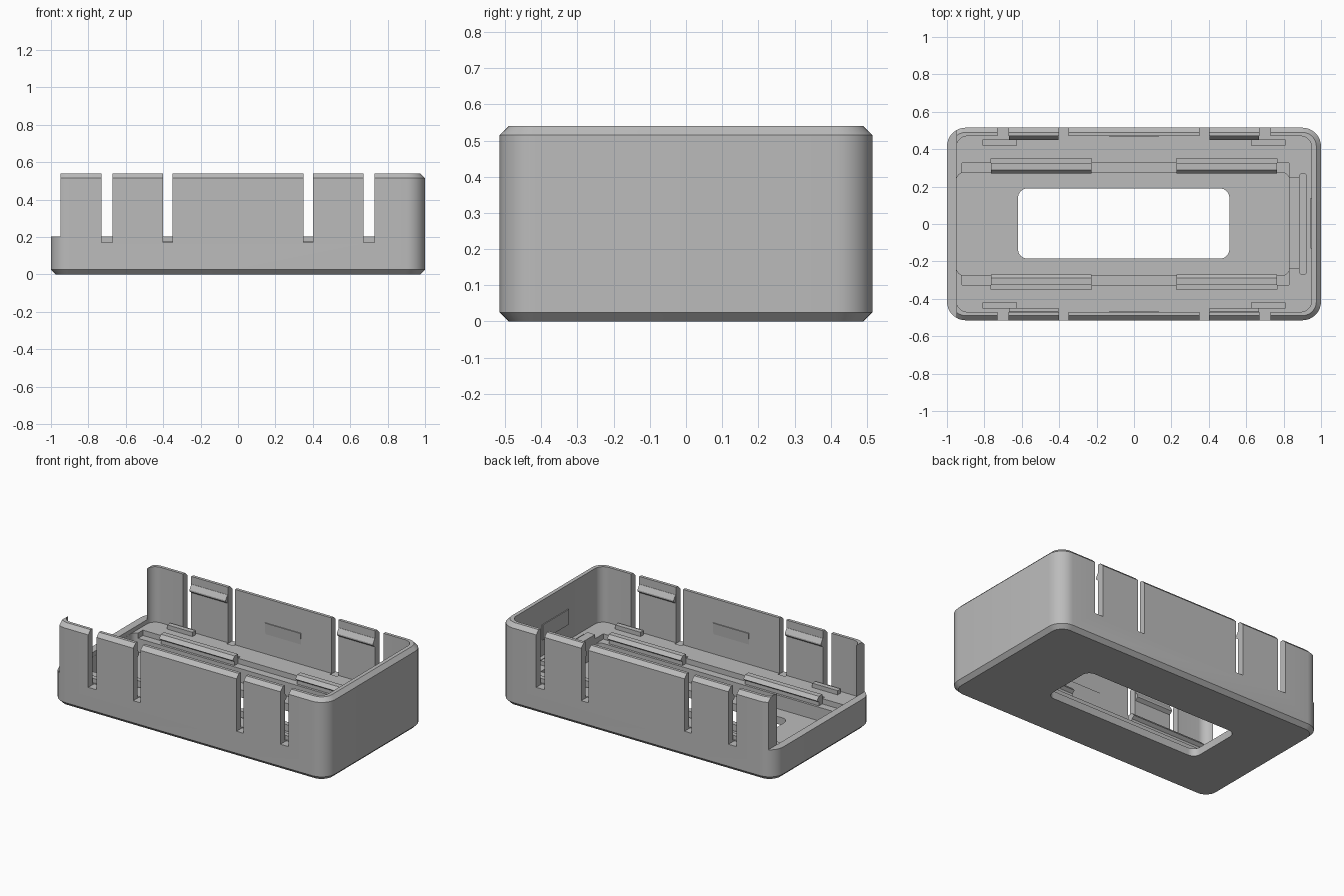
import bpy, bmesh, math

cube = bpy.data.objects.get("Cube")
if cube:
    bpy.data.objects.remove(cube, do_unlink=True)

grey = bpy.data.materials.new("plastic_grey")
grey.use_nodes = True
COLOUR = (0.5, 0.5, 0.5, 1)
grey.diffuse_color = COLOUR
grey.node_tree.nodes["Principled BSDF"].inputs["Base Color"].default_value = COLOUR


def finish(name, bm):
    bmesh.ops.recalc_face_normals(bm, faces=bm.faces)
    mesh = bpy.data.meshes.new(name)
    bm.to_mesh(mesh)
    bm.free()
    mesh.materials.append(grey)
    obj = bpy.data.objects.new(name, mesh)
    bpy.context.collection.objects.link(obj)
    return obj


def outline(x0, x1, y0, y1, r, steps=8):
    """Counter-clockwise rounded rectangle."""
    corners = [(x1 - r, y1 - r), (x0 + r, y1 - r), (x0 + r, y0 + r), (x1 - r, y0 + r)]
    return [(cx + r * math.cos(a), cy + r * math.sin(a))
            for q, (cx, cy) in enumerate(corners)
            for a in [math.pi / 2 * (q + i / steps) for i in range(steps + 1)]]


def rounded(name, x0, x1, y0, y1, r, levels):
    """Stack of rounded rectangles; levels are (z, inset)."""
    bm = bmesh.new()
    rings = [[bm.verts.new((x, y, z)) for x, y in
              outline(x0 + d, x1 - d, y0 + d, y1 - d, r - d)] for z, d in levels]
    n = len(rings[0])
    for low, high in zip(rings, rings[1:]):
        for i in range(n):
            j = (i + 1) % n
            bm.faces.new((low[i], low[j], high[j], high[i]))
    bm.faces.new(rings[0])
    bm.faces.new(rings[-1])
    return finish(name, bm)


def extrude_x(name, x0, x1, profile):
    """Extrude a (y, z) profile along x."""
    bm = bmesh.new()
    ends = [[bm.verts.new((x, y, z)) for y, z in profile] for x in (x0, x1)]
    n = len(profile)
    for i in range(n):
        j = (i + 1) % n
        bm.faces.new((ends[0][i], ends[0][j], ends[1][j], ends[1][i]))
    bm.faces.new(ends[0])
    bm.faces.new(ends[1])
    return finish(name, bm)


def box(name, x0, x1, y0, y1, z0, z1):
    return extrude_x(name, x0, x1, [(y0, z0), (y1, z0), (y1, z1), (y0, z1)])


def cut(target, cutter):
    mod = target.modifiers.new("cut", "BOOLEAN")
    mod.operation = "DIFFERENCE"
    mod.solver = "EXACT"
    mod.object = cutter
    bpy.context.view_layer.objects.active = target
    bpy.ops.object.modifier_apply(modifier=mod.name)
    bpy.data.objects.remove(cutter, do_unlink=True)


def span(side, a, b):
    return sorted((side * a, side * b))


FLOOR, RAISED, TOP = 0.175, 0.203, 0.54

# Shell with chamfered top and bottom, hollowed out
shell = rounded("tray_shell", -1, 1, -0.515, 0.515, 0.1,
                [(0, 0.025), (0.025, 0), (TOP - 0.025, 0), (TOP, 0.025)])
cut(shell, rounded("cavity", -0.95, 0.95, -0.47, 0.47, 0.06, [(FLOOR, 0), (0.7, 0)]))

# Lowered open end
cut(shell, box("end_opening", -1.1, -0.95, -0.6, 0.6, RAISED, 0.7))

# Stepped central channel and window through the base
cut(shell, box("ledge_step", -0.92, 0.83, -0.325, 0.325, 0.14, 0.3))
cut(shell, rounded("channel", -0.949, 0.831, -0.275, 0.275, 0.04, [(0.05, 0), (0.3, 0)]))
cut(shell, rounded("window", -0.62, 0.51, -0.185, 0.19, 0.05, [(-0.1, 0), (0.3, 0)]))

# Relief groove behind the end clip
cut(shell, rounded("end_groove", 0.885, 0.922, -0.27, 0.27, 0.017, [(0.08, 0), (0.3, 0)]))

for sx in (-1, 1):
    for sy in (-1, 1):
        # Flex slots either side of each latch panel
        for a, b in ((0.35, 0.402), (0.67, 0.73)):
            cut(shell, box("slot", *span(sx, a, b), *span(sy, 0.455, 0.6), 0.17, 0.7))
        # Relief groove behind each rail clip
        cut(shell, box("groove", *span(sx, 0.228, 0.765), *span(sy, 0.324, 0.35), 0.08, 0.3))

for sx, end in ((-1, "right"), (1, "left")):
    for sy, side in ((-1, "front"), (1, "back")):
        tag = f"{side}_{end}"
        # Hooked rail clip along the channel
        extrude_x(f"rail_clip_{tag}", *span(sx, 0.228, 0.765),
                  [(sy * y, z) for y, z in ((0.29, 0.1), (0.325, 0.1), (0.325, RAISED),
                                            (0.29, RAISED), (0.27, 0.18), (0.29, 0.165))])
        # Wedge latch on the wall panel
        extrude_x(f"wall_latch_{tag}", *span(sx, 0.405, 0.668),
                  [(sy * y, z) for y, z in ((0.475, 0.43), (0.475, 0.49),
                                            (0.468, 0.49), (0.449, 0.46), (0.449, 0.45))])
        # Small stop block on the floor by the outer slot
        box(f"stop_block_{tag}", *span(sx, 0.625, 0.81), *span(sy, 0.42, 0.452),
            FLOOR - 0.01, RAISED)

# Clip at the closed end
box("end_clip", 0.83, 0.885, -0.24, 0.25, 0.1, RAISED)

# Thin raised panels on the inner walls
for sy, side in ((-1, "front"), (1, "back")):
    extrude_x(f"{side}_wall_panel", -0.13, 0.13,
              [(sy * y, z) for y, z in ((0.472, 0.28), (0.472, 0.38), (0.464, 0.38))])
box("end_wall_panel", 0.944, 0.952, -0.13, 0.14, 0.28, 0.38)

# Smooth the rounded corners while keeping hard edges
bpy.ops.object.select_all(action="DESELECT")
shell.select_set(True)
bpy.context.view_layer.objects.active = shell
bpy.ops.object.shade_smooth_by_angle(angle=math.radians(30))
